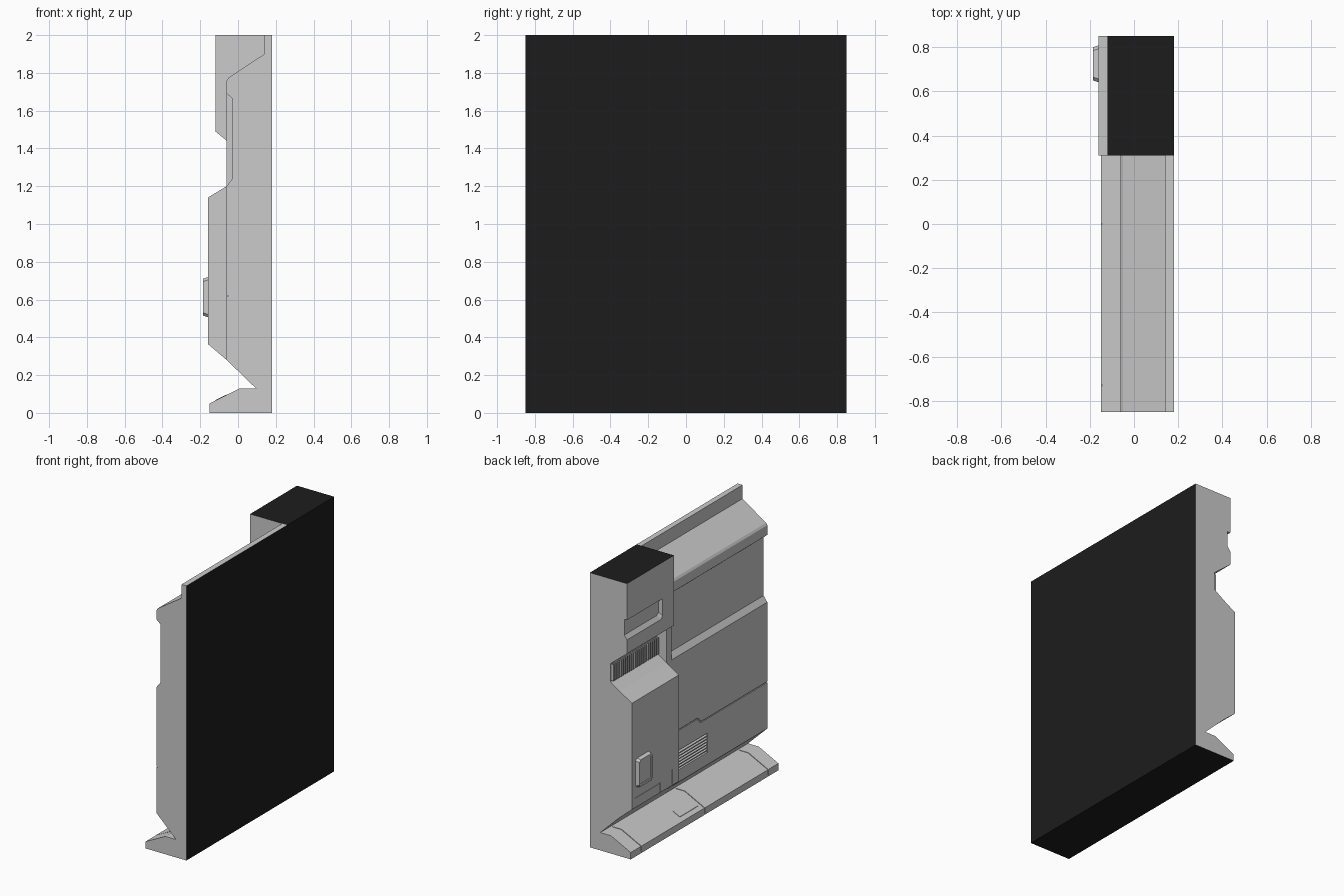
import bpy, bmesh, math
from mathutils import Vector

if "Cube" in bpy.data.objects:
    bpy.data.objects.remove(bpy.data.objects["Cube"])

grey = bpy.data.materials.new("grey")
grey.diffuse_color = (0.8, 0.8, 0.8, 1)
grey.use_nodes = True
grey.node_tree.nodes["Principled BSDF"].inputs["Base Color"].default_value = grey.diffuse_color
dark = bpy.data.materials.new("dark")
dark.diffuse_color = (0.012, 0.012, 0.012, 1)
dark.use_nodes = True
dark.node_tree.nodes["Principled BSDF"].inputs["Base Color"].default_value = dark.diffuse_color


def solid(name, axis, poly, a, b, poly2=None):
    """Extrude a 2D polygon along x (y,z points) or y (x,z points)."""
    def place(p, t):
        return (p[0], t, p[1]) if axis == 'y' else (t, p[0], p[1])
    bm = bmesh.new()
    r1 = [bm.verts.new(place(p, a)) for p in poly]
    r2 = [bm.verts.new(place(p, b)) for p in (poly2 or poly)]
    bm.faces.new(r1)
    bm.faces.new(r2)
    n = len(poly)
    for i in range(n):
        j = (i + 1) % n
        bm.faces.new((r1[i], r1[j], r2[j], r2[i]))
    bmesh.ops.recalc_face_normals(bm, faces=bm.faces)
    me = bpy.data.meshes.new(name)
    bm.to_mesh(me)
    bm.free()
    ob = bpy.data.objects.new(name, me)
    bpy.context.collection.objects.link(ob)
    return ob


def rect(u0, u1, v0, v1):
    return [(u0, v0), (u1, v0), (u1, v1), (u0, v1)]


def box(name, x0, x1, y0, y1, z0, z1):
    return solid(name, 'y', rect(x0, x1, z0, z1), y0, y1)


def bars(name, profile, axis, count, start, step):
    """Repeat one bar along an axis inside a single object."""
    ob = profile
    ob.name = name
    m = ob.modifiers.new("repeat", 'ARRAY')
    m.count = count
    m.use_relative_offset = False
    m.use_constant_offset = True
    m.constant_offset_displace = Vector(axis) * step
    return ob


def cut(ob, cutter):
    m = ob.modifiers.new("cut", 'BOOLEAN')
    m.operation = 'DIFFERENCE'
    m.solver = 'EXACT'
    m.object = cutter
    bpy.context.view_layer.objects.active = ob
    bpy.ops.object.modifier_apply(modifier=m.name)
    bpy.data.objects.remove(cutter)


def seam(path, x0, x1, w=0.007):
    """Thin stepped groove cutter following a y,z path."""
    return solid("seam_cutter", 'x', path + [(y + w, z - w) for y, z in reversed(path)], x0, x1)


def paint_dark(ob, normal):
    me = ob.data
    me.materials.append(grey)
    me.materials.append(dark)
    for p in me.polygons:
        if any(p.normal.dot(Vector(n)) > 0.99 for n in normal):
            p.material_index = 1


BACK, UP, DOWN = (1, 0, 0), (0, 0, 1), (0, 0, -1)

# main wall
wall = solid("main_wall", 'y', [
    (0.18, 2), (0.14, 2), (0.14, 1.9), (-0.05, 1.775), (-0.06, 1.76), (-0.06, 1.69),
    (-0.03, 1.665), (-0.03, 1.24), (-0.06, 1.2), (-0.06, 0.28), (0.095, 0.13), (0.18, 0.13)],
    -0.85, 0.31)
paint_dark(wall, [BACK])
cut(wall, box("vent_cutter", -0.1, -0.03, -0.16, 0.22, 0.37, 0.51))
cut(wall, seam([(-0.9, 0.622), (-0.09, 0.622), (-0.05, 0.662), (0.305, 0.662)], -0.1, -0.054))

# upright flange between wall and pillar
box("wall_flange", -0.06, 0.0, 0.25, 0.31, 1.18, 1.72)

# pillar
pillar = solid("pillar", 'y', [
    (0.18, 2), (-0.12, 2), (-0.12, 1.49), (0.015, 1.38), (0.015, 1.25),
    (-0.06, 1.2), (-0.16, 1.14), (-0.16, 0.365), (-0.06, 0.28), (0.095, 0.13), (0.18, 0.13)],
    0.31, 0.85)
paint_dark(pillar, [BACK, UP])
outer = [(0.9, 1.59), (0.465, 1.59), (0.44, 1.61), (0.44, 1.735), (0.9, 1.735)]
inner = [(0.9, 1.62), (0.475, 1.62), (0.455, 1.635), (0.455, 1.735), (0.9, 1.735)]
cut(pillar, solid("recess_cutter", 'x', outer, -0.1201, -0.098, inner))
cut(pillar, seam([(0.52, 0.36), (0.52, 0.44), (0.81, 0.44)][::-1], -0.2, -0.155))
cut(pillar, box("seam_cutter", -0.2, -0.155, 0.385, 0.391, 0.37, 0.48))

# pillar grille fins
fin = solid("fin", 'y', rect(-0.005, 0.02, 1.255, 1.375), 0.32, 0.33)
bars("grille_fins", fin, (0, 1, 0), 24, 0, 0.0222)

# wall vent slats
slat = solid("slat", 'y', [(-0.058, 0.38), (-0.058, 0.387), (-0.028, 0.4), (-0.028, 0.388)], -0.16, 0.22)
bars("vent_slats", slat, (0, 0, 1), 6, 0, 0.021)

# raised control box with inset front
c = 0.015


def chamfered(y0, y1, z0, z1):
    return [(y0 + c, z0), (y1 - c, z0), (y1, z0 + c), (y1, z1 - c),
            (y1 - c, z1), (y0 + c, z1), (y0, z1 - c), (y0, z0 + c)]


ctrl = solid("control_box", 'x', chamfered(0.64, 0.81, 0.505, 0.72), -0.155, -0.186,
             chamfered(0.65, 0.80, 0.515, 0.71))
bm = bmesh.new()
bm.from_mesh(ctrl.data)
front = [f for f in bm.faces if f.normal.x < -0.99]
bmesh.ops.inset_region(bm, faces=front, thickness=0.018, depth=0)
bmesh.ops.inset_region(bm, faces=front, thickness=0.003, depth=-0.005)
bm.to_mesh(ctrl.data)
bm.free()

# base plinth with cross seams
base = solid("base_plinth", 'y', [(0.18, 0), (0.18, 0.13), (0.01, 0.13), (-0.15, 0.05), (-0.15, 0)],
             -0.85, 0.85)
paint_dark(base, [BACK, DOWN])
strip = [(-0.17, 0.01), (-0.17, 0.07), (0.0, 0.15), (0.08, 0.15),
         (0.08, 0.125), (0.011, 0.125), (-0.145, 0.047), (-0.145, 0.01)]
for y in (-0.73, 0.0, 0.73):
    cut(base, solid("seam_cutter", 'y', strip, y - 0.003, y + 0.003))

# base hatch lying on the slope
solid("base_hatch", 'y', [(-0.118, 0.064), (-0.118, 0.069), (-0.06, 0.098), (-0.06, 0.093)], 0.03, 0.24)
